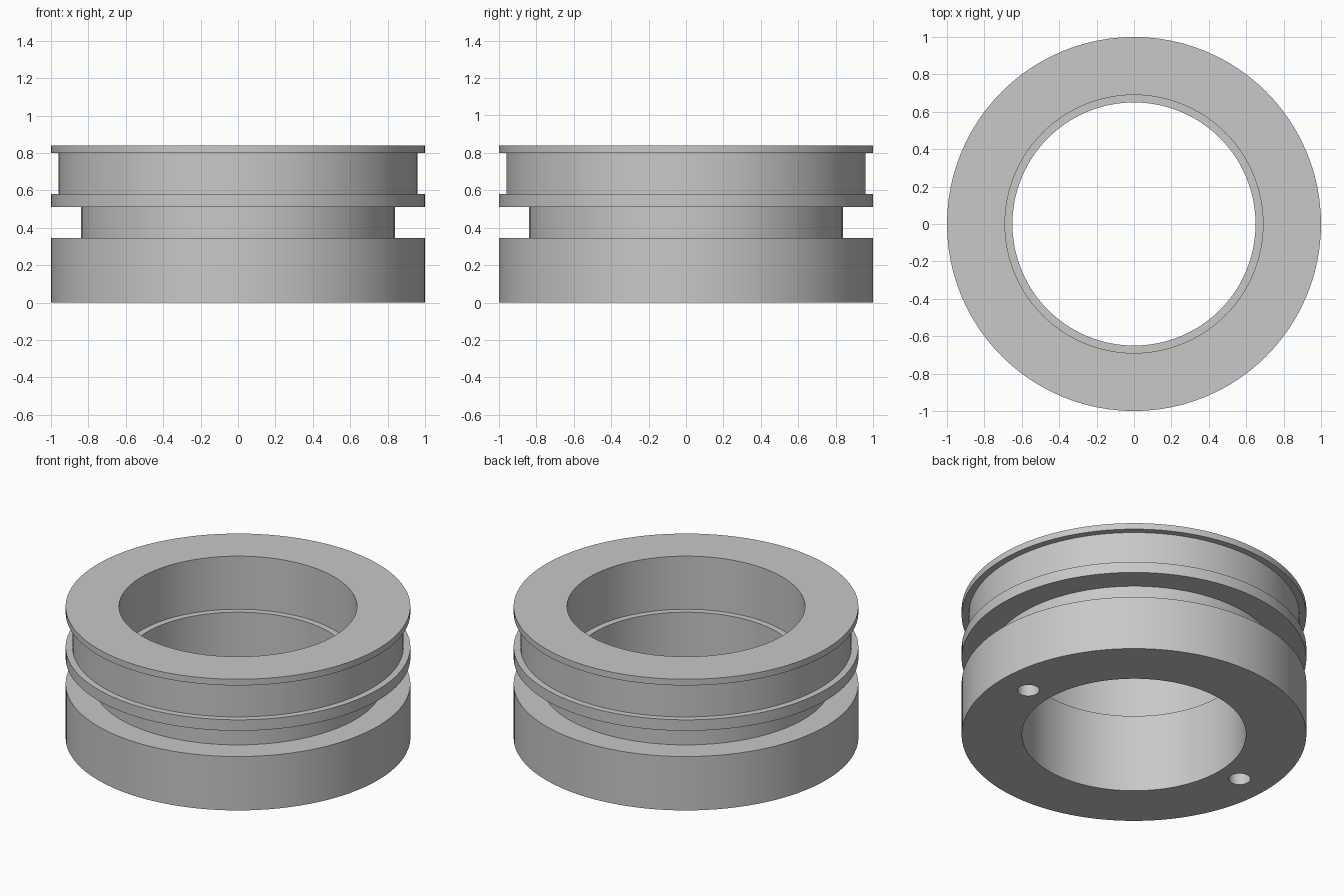
import bpy, bmesh, math

cube = bpy.data.objects.get("Cube")
if cube:
    bpy.data.objects.remove(cube, do_unlink=True)

SIDES = 96

grey = bpy.data.materials.new("plain_grey")
grey.use_nodes = True
colour = (0.58, 0.58, 0.58, 1)
grey.diffuse_color = colour
grey.node_tree.nodes["Principled BSDF"].inputs["Base Color"].default_value = colour


def lathe(name, profile):
    """Closed (radius, height) profile turned about the z axis."""
    bm = bmesh.new()
    rings = []
    for r, z in profile:
        rings.append([bm.verts.new((r * math.cos(a), r * math.sin(a), z))
                      for a in (math.tau * i / SIDES for i in range(SIDES))])
    for k, low in enumerate(rings):
        high = rings[(k + 1) % len(rings)]
        for i in range(SIDES):
            j = (i + 1) % SIDES
            bm.faces.new((low[i], low[j], high[j], high[i]))
    bmesh.ops.recalc_face_normals(bm, faces=bm.faces)
    mesh = bpy.data.meshes.new(name)
    bm.to_mesh(mesh)
    bm.free()
    mesh.materials.append(grey)
    obj = bpy.data.objects.new(name, mesh)
    bpy.context.collection.objects.link(obj)
    return obj


# Grooved collar with a stepped bore
collar = lathe("grooved_collar", [
    (0.65, 0), (1, 0), (1, 0.345),            # thick base
    (0.84, 0.345), (0.84, 0.51),              # deep groove
    (1, 0.51), (1, 0.58),                     # middle flange
    (0.96, 0.58), (0.96, 0.80),               # shallow groove
    (1, 0.80), (1, 0.84), (0.69, 0.84),       # top lip
    (0.69, 0.50), (0.65, 0.50),               # step inside the bore
])

# Two blind pin holes in the underside
for side in (-1, 1):
    bpy.ops.mesh.primitive_cylinder_add(vertices=32, radius=0.064, depth=0.4,
                                        location=(side * 0.8, 0, 0))
    cutter = bpy.context.object
    cutter.name = "pin_hole_cutter"
    cutter.hide_render = True
    cutter.data.materials.append(grey)
    cut = collar.modifiers.new("pin_hole", "BOOLEAN")
    cut.operation = "DIFFERENCE"
    cut.solver = "EXACT"
    cut.object = cutter
    bpy.context.view_layer.objects.active = collar
    bpy.ops.object.modifier_apply(modifier=cut.name)
    bpy.data.objects.remove(cutter, do_unlink=True)

bpy.ops.object.select_all(action="DESELECT")
collar.select_set(True)
bpy.context.view_layer.objects.active = collar
bpy.ops.object.shade_smooth_by_angle(angle=math.radians(30))
